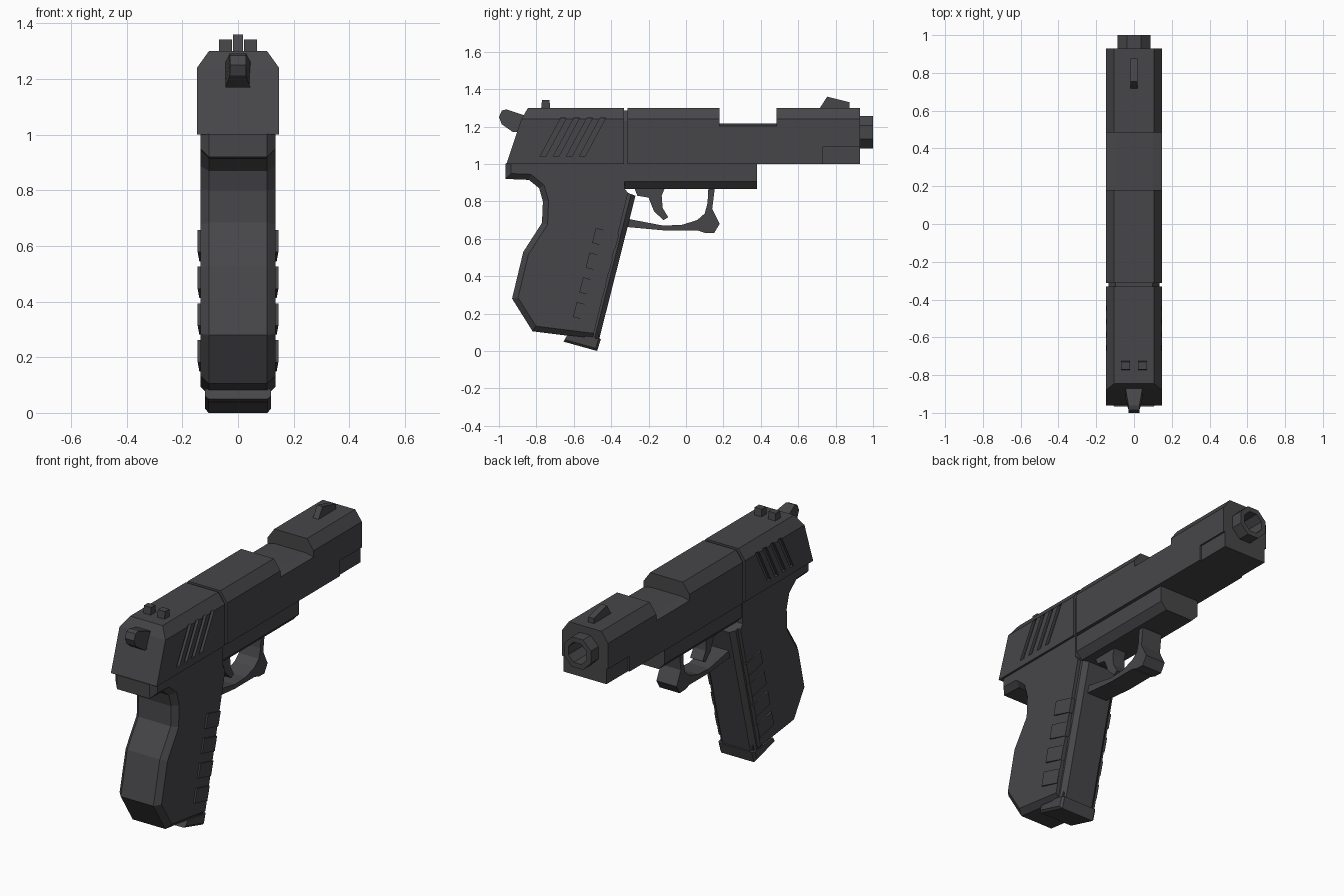
import bpy, bmesh, math
from mathutils import Vector

if "Cube" in bpy.data.objects:
    bpy.data.objects.remove(bpy.data.objects["Cube"])

metal = bpy.data.materials.new("dark gunmetal")
metal.use_nodes = True
COLOUR = (0.062, 0.061, 0.066, 1)
metal.diffuse_color = COLOUR
metal.node_tree.nodes["Principled BSDF"].inputs["Base Color"].default_value = COLOUR


def finish(name, bm):
    bmesh.ops.recalc_face_normals(bm, faces=bm.faces)
    mesh = bpy.data.meshes.new(name)
    bm.to_mesh(mesh)
    bm.free()
    mesh.materials.append(metal)
    ob = bpy.data.objects.new(name, mesh)
    bpy.context.collection.objects.link(ob)
    return ob


def prism(pts, lo, hi, place):
    """Closed outline pts swept from lo to hi; place(a, b, t) gives the position."""
    bm = bmesh.new()
    ends = [[bm.verts.new(place(a, b, t)) for a, b in pts] for t in (lo, hi)]
    for ring in ends:
        bm.faces.new(ring)
    for i in range(len(pts)):
        j = (i + 1) % len(pts)
        bm.faces.new((ends[0][i], ends[0][j], ends[1][j], ends[1][i]))
    bmesh.ops.recalc_face_normals(bm, faces=bm.faces)
    return bm


def side(pts, half, centre=0):
    return prism(pts, centre - half, centre + half, lambda y, z, x: (x, y, z))


def along(pts, y0, y1):
    return prism(pts, y0, y1, lambda x, z, y: (x, y, z))


def mirrored(half):
    return half + [(-x, z) for x, z in reversed(half)]


def box(y0, y1, z0, z1):
    return [(y0, z0), (y1, z0), (y1, z1), (y0, z1)]


def bevel_outline(bm, width, rule):
    """Bevel the outline edges of both side faces where rule(midpoint) holds."""
    edges = [e for e in bm.edges
             if abs(e.verts[0].co.x - e.verts[1].co.x) < 1e-5
             and rule((e.verts[0].co + e.verts[1].co) / 2)]
    bmesh.ops.bevel(bm, geom=edges, offset=width, segments=1,
                    affect='EDGES', clamp_overlap=True)
    return bm


def cut(ob, cutters):
    for cutter in cutters:
        cutter.hide_render = True
        mod = ob.modifiers.new("cut", 'BOOLEAN')
        mod.operation = 'DIFFERENCE'
        mod.solver = 'EXACT'
        mod.object = cutter
        bpy.context.view_layer.objects.active = ob
        bpy.ops.object.modifier_apply(modifier=mod.name)
        bpy.data.objects.remove(cutter)


# Slide: front part, rear part and the narrow groove between them
SECTION = mirrored([(0.148, 1.0), (0.148, 1.24), (0.105, 1.3)])
NECK = mirrored([(0.135, 1.0), (0.135, 1.23), (0.098, 1.285)])
slide_front = finish("slide_front", along(SECTION, -0.312, 0.93))
finish("slide_groove", along(NECK, -0.35, -0.3))

rear = along(SECTION, -1.1, -0.332)
BACK = [(-0.97, 1.0), (-0.945, 1.13), (-0.88, 1.24), (-0.86, 1.3)]
for (y0, z0), (y1, z1) in zip(BACK, BACK[1:]):
    result = bmesh.ops.bisect_plane(
        rear, geom=rear.verts[:] + rear.edges[:] + rear.faces[:],
        plane_co=(0, y0, z0), plane_no=Vector((0, z0 - z1, y1 - y0)), clear_outer=True)
    rim = [g for g in result["geom_cut"] if isinstance(g, bmesh.types.BMEdge)]
    bmesh.ops.edgeloop_fill(rear, edges=rim)
slide_rear = finish("slide_rear", rear)

# Ejection cut, lower nose recesses and bore
port = [(-0.2, 1.19), (-0.1, 1.215), (0.1, 1.215), (0.2, 1.19), (0.2, 1.4), (-0.2, 1.4)]
cutters = [finish("port_cutter", along(port, 0.18, 0.485))]
for s in (-1, 1):
    cutters.append(finish("nose_cutter", side(box(0.73, 1.1, 0.9, 1.09), 0.05, s * 0.188)))


def ring(radius, sides=8):
    turn = math.pi / sides
    return [(radius * math.cos(turn + i * math.tau / sides),
             1.17 + radius * math.sin(turn + i * math.tau / sides)) for i in range(sides)]


cutters.append(finish("bore_cutter", along(ring(0.064), 0.8, 1.2)))
cut(slide_front, cutters)

# Slanted grip slots on the rear of the slide
slots = []
for s in (-1, 1):
    for i in range(4):
        y = -0.67 + 0.07 * i
        outline = [(y - 0.11, 1.04), (y - 0.08, 1.04), (y + 0.03, 1.245), (y, 1.245)]
        slots.append(finish("slot_cutter", side(outline, 0.05, s * 0.183)))
cut(slide_rear, slots)

# Muzzle
muzzle = finish("muzzle", along(ring(0.094), 0.9, 1.0))
cut(muzzle, [finish("muzzle_cutter", along(ring(0.064), 0.8, 1.2))])

# Sights
for s, label in ((-1, "right"), (1, "left")):
    outline = [(-0.775, 1.29), (-0.725, 1.29), (-0.73, 1.343), (-0.77, 1.343)]
    finish("rear_sight_" + label, side(outline, 0.023, s * 0.045))
finish("front_sight", side([(0.71, 1.29), (0.755, 1.36), (0.875, 1.33), (0.875, 1.29)], 0.018))

# Hammer, narrower towards its tip
hammer = side([(-1.0, 1.25), (-0.985, 1.285), (-0.96, 1.292), (-0.87, 1.262),
               (-0.87, 1.17), (-0.925, 1.17), (-0.985, 1.212)], 0.045)
for v in hammer.verts:
    if v.co.y < -0.95:
        v.co.x *= 0.65
finish("hammer", hammer)

# Frame rail under the slide
finish("frame_rail", along(mirrored([(0.09, 0.865), (0.128, 0.905), (0.128, 1.002)]), -0.4, 0.38))

# Grip with tang, chamfered along its back and bottom
grip = side([(-0.965, 1.002), (-0.965, 0.92), (-0.84, 0.915), (-0.785, 0.87),
             (-0.765, 0.8), (-0.77, 0.685), (-0.87, 0.53), (-0.93, 0.28),
             (-0.82, 0.105), (-0.5, 0.065), (-0.31, 0.845), (-0.33, 0.87),
             (-0.33, 1.002)], 0.135)
bevel_outline(grip, 0.03, lambda m: m.z < 0.98 and (m.y < -0.75 or m.z < 0.1))
finish("grip", grip)

# Front strap of the grip
strap = side([(-0.54, 0.07), (-0.465, 0.06), (-0.27, 0.83), (-0.31, 0.845), (-0.36, 0.83)], 0.115)
bevel_outline(strap, 0.025, lambda m: m.y > -0.4 and m.z < 0.6)
finish("front_strap", strap)

# Raised ridges on both sides of the grip, square to the front strap
for s, label in ((-1, "right"), (1, "left")):
    for i in range(4):
        y, z = -0.432 - 0.034 * i, 0.603 - 0.132 * i
        ridge = side([(y - 0.05, z + 0.055), (y + 0.075, z + 0.022),
                      (y + 0.053, z - 0.058), (y - 0.07, z - 0.025)], 0.025, s * 0.12)
        for v in ridge.verts:
            if abs(v.co.x) > 0.13 and v.co.y > y:
                v.co.x = s * 0.139
        finish(f"grip_ridge_{label}_{i + 1}", ridge)

# Magazine and its base plate
finish("magazine", side([(-0.62, 0.04), (-0.48, 0.02), (-0.465, 0.1), (-0.6, 0.13)], 0.105))
finish("magazine_base", bevel_outline(
    side([(-0.655, 0.05), (-0.475, 0.0), (-0.455, 0.065), (-0.635, 0.085)], 0.118),
    0.012, lambda m: m.z < 0.04))

# Trigger guard and trigger
finish("trigger_guard", side(
    [(-0.34, 0.665), (-0.12, 0.645), (0.06, 0.645), (0.1, 0.632), (0.15, 0.63),
     (0.18, 0.68), (0.14, 0.76), (0.155, 0.88), (0.12, 0.88), (0.115, 0.79),
     (0.1, 0.735), (0.06, 0.7), (-0.02, 0.675), (-0.12, 0.67), (-0.34, 0.712)], 0.065))
finish("trigger", side(
    [(-0.28, 0.88), (-0.26, 0.83), (-0.2, 0.82), (-0.17, 0.745), (-0.12, 0.7),
     (-0.095, 0.715), (-0.125, 0.765), (-0.13, 0.83), (-0.11, 0.88)], 0.04))
